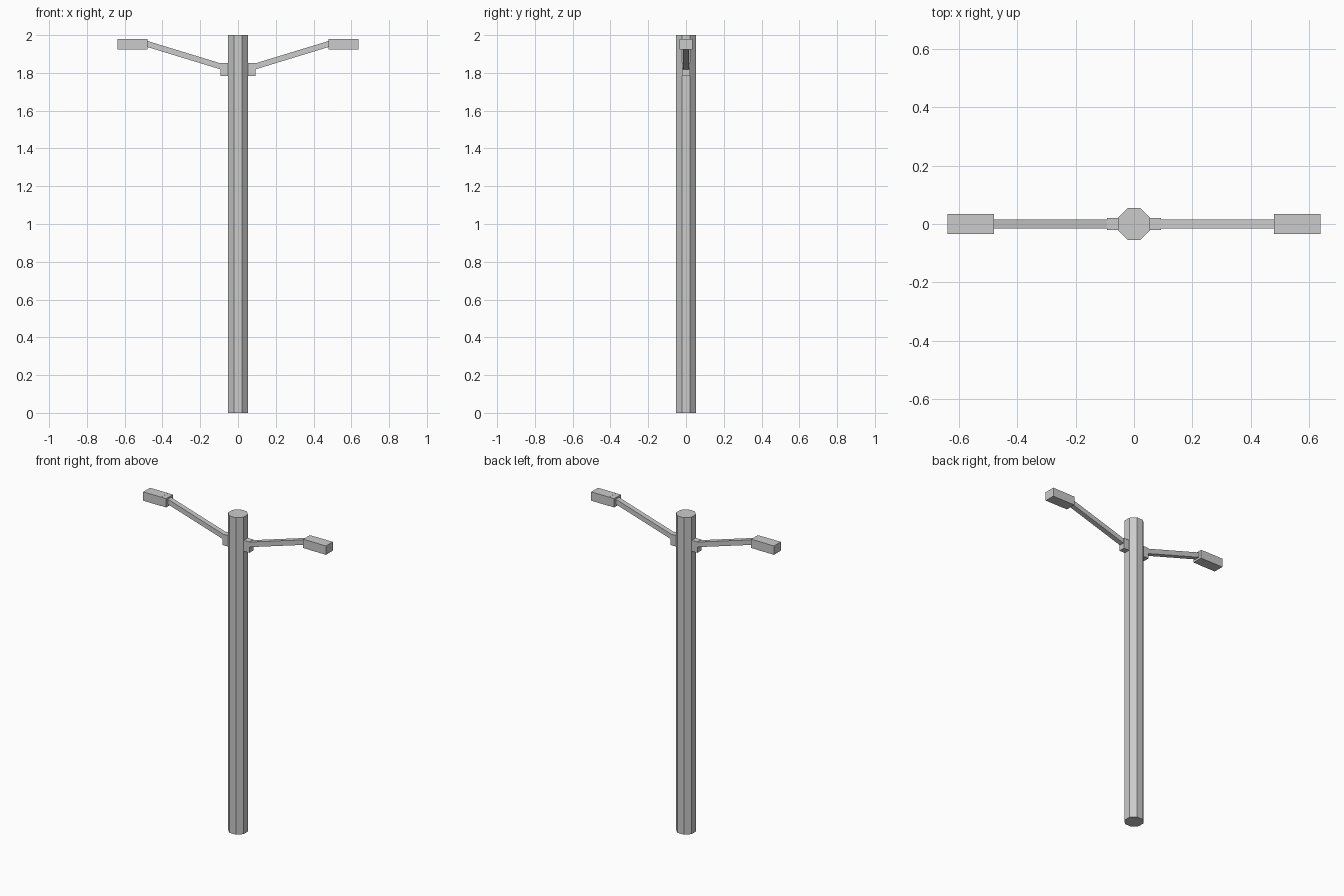
import bpy, bmesh, math

if "Cube" in bpy.data.objects:
    bpy.data.objects.remove(bpy.data.objects["Cube"])


def prism(name, profile, half_y):
    """Extrude an x-z profile symmetrically along y."""
    bm = bmesh.new()
    face = bm.faces.new([bm.verts.new((x, -half_y, z)) for x, z in profile])
    ext = bmesh.ops.extrude_face_region(bm, geom=[face])
    verts = [v for v in ext["geom"] if isinstance(v, bmesh.types.BMVert)]
    bmesh.ops.translate(bm, vec=(0, 2 * half_y, 0), verts=verts)
    bmesh.ops.recalc_face_normals(bm, faces=bm.faces)
    mesh = bpy.data.meshes.new(name)
    bm.to_mesh(mesh)
    bm.free()
    obj = bpy.data.objects.new(name, mesh)
    bpy.context.collection.objects.link(obj)
    return obj


def box_profile(x0, x1, z0, z1):
    return [(x0, z0), (x1, z0), (x1, z1), (x0, z1)]


# Octagonal pole with flats facing the axes
bpy.ops.mesh.primitive_cylinder_add(
    vertices=8, radius=0.054 / math.cos(math.pi / 8), depth=2,
    location=(0, 0, 1), rotation=(0, 0, math.pi / 8))
bpy.context.object.name = "pole"

# Right-hand parts, mirrored to the left
parts = [
    prism("arm_bracket", box_profile(0.05, 0.093, 1.784, 1.853), 0.02),
    prism("arm", [(0.09, 1.818), (0.48, 1.937), (0.48, 1.969), (0.09, 1.850)], 0.016),
    prism("lamp_neck", box_profile(0.478, 0.511, 1.9235, 1.9785), 0.0335),
    prism("lamp_head", box_profile(0.511, 0.638, 1.923, 1.979), 0.034),
]
for obj in parts:
    obj.modifiers.new("mirror", 'MIRROR').use_mirror_merge = False
